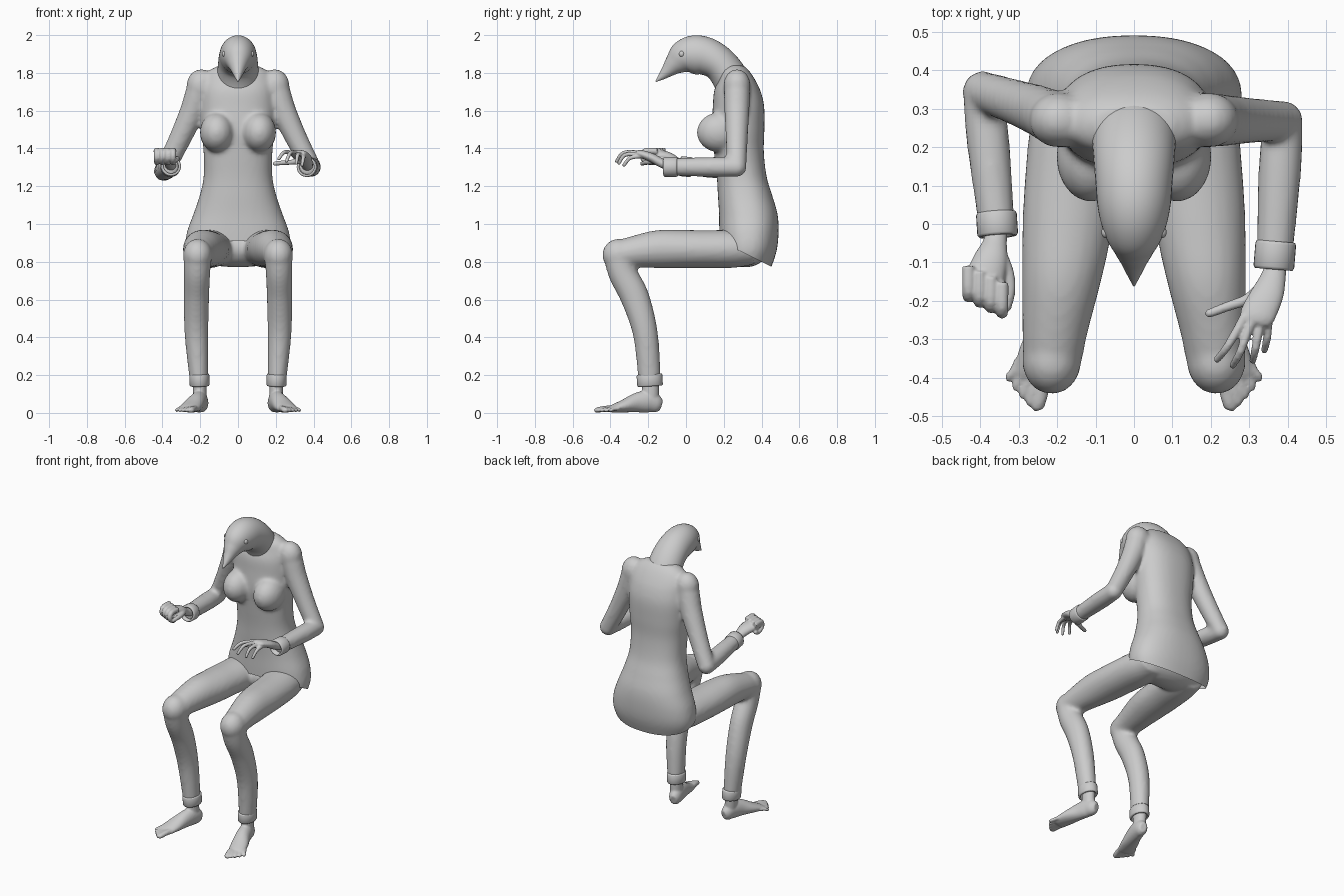
import bpy, bmesh, math
from mathutils import Vector, Matrix


def spline(st, sub):
    """Catmull-Rom resample of stations (x, y, z, half width, half depth)."""
    if sub < 2:
        return st
    out = []
    for i in range(len(st) - 1):
        p = [st[max(i - 1, 0)], st[i], st[i + 1], st[min(i + 2, len(st) - 1)]]
        for k in range(sub):
            t = k / sub
            out.append([0.5 * (2 * b + (c - a) * t + (2 * a - 5 * b + 4 * c - d) * t * t
                        + (3 * b - a - 3 * c + d) * t ** 3) for a, b, c, d in zip(*p)])
    return out + [st[-1]]


def loft(bm, st, sub=5, n=28, ref=(1, 0, 0), tangent=None, power=2.0, caps=True):
    """Elliptical sections swept along a path."""
    st = spline(st, sub)
    ref = Vector(ref)
    rings = []
    for i, s in enumerate(st):
        c = Vector(s[:3])
        t = Vector(tangent) if tangent else Vector(st[min(i + 1, len(st) - 1)][:3]) - Vector(st[max(i - 1, 0)][:3])
        t.normalize()
        u = (ref - t * ref.dot(t)).normalized()
        v = t.cross(u)
        ring = []
        for k in range(n):
            a = 2 * math.pi * k / n
            ca, sa = math.cos(a), math.sin(a)
            ex = 2 / power
            ring.append(bm.verts.new(c + u * math.copysign(abs(ca) ** ex, ca) * s[3]
                                     + v * math.copysign(abs(sa) ** ex, sa) * s[4]))
        rings.append(ring)
    for a, b in zip(rings, rings[1:]):
        for k in range(n):
            bm.faces.new((a[k], a[(k + 1) % n], b[(k + 1) % n], b[k]))
    if caps:
        bm.faces.new(rings[0][::-1])
        bm.faces.new(rings[-1])


def ball(bm, c, r):
    m = Matrix.Translation(c) @ Matrix.Diagonal((*r, 1))
    bmesh.ops.create_uvsphere(bm, u_segments=24, v_segments=16, radius=1, matrix=m)


def finish(bm, name, voxel=0, smooth=0, cut=None):
    """Make the object; optionally fuse its pieces into one skin and trim it by a plane."""
    bmesh.ops.recalc_face_normals(bm, faces=bm.faces)
    me = bpy.data.meshes.new(name)
    bm.to_mesh(me)
    bm.free()
    ob = bpy.data.objects.new(name, me)
    bpy.context.collection.objects.link(ob)
    if voxel:
        r = ob.modifiers.new("fuse", 'REMESH')
        r.mode = 'VOXEL'
        r.voxel_size = voxel
        s = ob.modifiers.new("soften", 'SMOOTH')
        s.factor, s.iterations = 0.5, smooth
        ev = ob.evaluated_get(bpy.context.evaluated_depsgraph_get())
        ob.data = bpy.data.meshes.new_from_object(ev)
        ob.modifiers.clear()
    if cut:
        b = bmesh.new()
        b.from_mesh(ob.data)
        bmesh.ops.bisect_plane(b, geom=b.verts[:] + b.edges[:] + b.faces[:],
                               plane_co=cut[0], plane_no=cut[1], clear_inner=True)
        b.to_mesh(ob.data)
        b.free()
    for p in ob.data.polygons:
        p.use_smooth = True
    return ob


def cuff(name, a, b, rx, ry):
    """Hollow turned-up band from a to b."""
    bm = bmesh.new()
    a, b = Vector(a), Vector(b)
    prof = [(0, -.012), (0, -.003), (.1, 0), (.9, 0), (1, -.004), (1, -.013), (.5, -.014)]
    loft(bm, [(*a.lerp(b, t), rx + d, ry + d) for t, d in prof], sub=1, tangent=b - a, caps=False)
    finish(bm, name)


# shirt: torso, bust and sleeves fused, open along the slanted hem
bm = bmesh.new()
torso = [(.74, .31, .235, .13), (.85, .328, .278, .15), (.95, .333, .272, .157), (1.05, .33, .237, .155),
         (1.15, .313, .203, .144), (1.25, .295, .182, .132), (1.38, .28, .182, .132), (1.5, .275, .195, .14),
         (1.62, .278, .2, .136), (1.70, .272, .195, .124), (1.76, .268, .185, .1), (1.81, .26, .155, .075),
         (1.84, .26, .10, .045)]
loft(bm, [(0, y, z, rx, ry) for z, y, rx, ry in torso], n=48, tangent=(0, 0, 1), power=2.3)
for s in (-1, 1):
    ball(bm, (s * .112, .175, 1.485), (.09, .118, .105))
elbows = {1: (.387, .268, 1.302), -1: (-.393, .345, 1.28)}
wrists = {1: (.365, -.09, 1.302), -1: (-.356, -.01, 1.305)}
for s in (-1, 1):
    e, w = Vector(elbows[s]), Vector(wrists[s])
    sh = Vector((s * .195, .27, 1.73))
    m1, m2, f = sh.lerp(e, .3), sh.lerp(e, .65), e.lerp(w, .35)
    m1.x -= s * .012
    m2.x -= s * .01
    ball(bm, sh, (.078, .072, .09))
    loft(bm, [(s * .16, .27, 1.79, .05, .05), (*sh, .07, .068), (*m1, .066, .066),
              (*m2, .058, .058), (*e, .052, .052)])
    ball(bm, e, (.053, .053, .053))
    loft(bm, [(*e, .052, .052), (*f, .056, .053), (*w, .047, .046)])
finish(bm, "shirt", .012, 6, ((0, .18, .91), (0, .5, 1)))

# sleeve cuffs
cuff("right_sleeve_cuff", (.369, -.045, 1.302), (.363, -.118, 1.302), .053, .053)
cuff("left_sleeve_cuff", (-.358, .03, 1.30), (-.354, -.032, 1.307), .053, .053)

# trousers: seat, thighs, knees and shins fused
bm = bmesh.new()
ball(bm, (0, .31, .875), (.25, .13, .105))
for s in (-1, 1):
    loft(bm, [(s * .145, .36, .87, .10, .085), (s * .15, .25, .868, .12, .1), (s * .165, .1, .867, .12, .1),
              (s * .176, -.03, .868, .115, .101), (s * .19, -.15, .867, .102, .1),
              (s * .205, -.27, .853, .086, .085), (s * .213, -.36, .835, .076, .075)])
    ball(bm, (s * .214, -.356, .836), (.077, .087, .086))
    loft(bm, [(s * .214, -.36, .84, .075, .078), (s * .217, -.335, .74, .07, .076), (s * .22, -.27, .61, .067, .076),
              (s * .22, -.215, .42, .063, .066), (s * .207, -.193, .18, .05, .06)])
finish(bm, "trousers", .012, 6)

# trouser cuffs and bare feet
for s, side in ((-1, "left"), (1, "right")):
    cuff(side + "_trouser_cuff", (s * .205, -.194, .205), (s * .203, -.19, .142), .053, .068)
    bm = bmesh.new()
    loft(bm, [(s * .204, -.19, .21, .037, .045), (s * .203, -.188, .13, .036, .045),
              (s * .2, -.19, .05, .036, .045)])
    loft(bm, [(s * .186, -.132, .042, .022, .03), (s * .192, -.155, .048, .036, .047),
              (s * .202, -.2, .06, .042, .058), (s * .218, -.26, .054, .046, .052),
              (s * .243, -.33, .036, .054, .034), (s * .262, -.39, .022, .052, .02),
              (s * .266, -.405, .018, .045, .012)])
    for i in range(5):
        t = i / 4
        bx, by = .228 + .072 * t, -.385 + .03 * t
        tx, ty = .25 + .075 * t, -.485 + .075 * t ** 1.3
        r = .018 - .0065 * t ** .5
        loft(bm, [(s * bx, by, .024, r, r), (s * (bx + tx) / 2, (by + ty) / 2, .021, r, r * .9),
                  (s * tx, ty + .012, .014, r, r * .8), (s * tx, ty, .012, r * .5, r * .4)], sub=3, n=12)
    finish(bm, side + "_foot", .006, 3)


def digits(bm, paths, r):
    for path in paths:
        k = len(path) - 1
        st = [(*p, r * (1 - .25 * i / k), r * (1 - .25 * i / k)) for i, p in enumerate(path)]
        loft(bm, st, sub=4, n=12, ref=(.8, -.1, .6))
        ball(bm, path[-1], (r * .75,) * 3)


# open right hand
bm = bmesh.new()
loft(bm, [(.366, -.06, 1.302, .031, .026), (.366, -.12, 1.318, .03, .024), (.348, -.18, 1.35, .042, .024),
          (.322, -.235, 1.37, .046, .021), (.315, -.26, 1.375, .038, .014)])
digits(bm, [[(.288, -.24, 1.375), (.245, -.315, 1.38), (.216, -.352, 1.345)],
            [(.306, -.25, 1.377), (.277, -.33, 1.377), (.257, -.367, 1.333)],
            [(.33, -.25, 1.37), (.316, -.322, 1.366), (.309, -.355, 1.322)],
            [(.35, -.235, 1.36), (.346, -.295, 1.35), (.339, -.328, 1.312)]], .0125)
digits(bm, [[(.34, -.155, 1.335), (.295, -.195, 1.328), (.25, -.212, 1.325), (.196, -.232, 1.32)]], .0155)
finish(bm, "right_hand", .005, 3)

# clenched left hand
bm = bmesh.new()
loft(bm, [(-.356, .02, 1.302, .031, .026), (-.36, -.04, 1.322, .03, .025), (-.372, -.09, 1.35, .044, .029),
          (-.39, -.15, 1.365, .052, .03), (-.392, -.17, 1.365, .045, .024)])
digits(bm, [[(x, y + .04, 1.385), (x, y - .025, 1.385), (x, y - .037, 1.35), (x, y, 1.325), (x, y + .03, 1.335)]
            for x, y in [(-.43 + .029 * i, -.15 - .014 * i) for i in range(4)]], .0175)
digits(bm, [[(-.345, -.08, 1.345), (-.326, -.13, 1.345), (-.322, -.175, 1.345), (-.33, -.215, 1.338)]], .0165)
finish(bm, "left_hand", .005, 3)

# bird head with neck and beak
bm = bmesh.new()
head = [(.275, 1.66, .10, .10), (.238, 1.765, .11, .096), (.18, 1.845, .106, .093), (.108, 1.887, .1, .1),
        (.042, 1.895, .094, .103), (-.014, 1.88, .08, .09), (-.058, 1.848, .056, .06),
        (-.093, 1.815, .036, .038), (-.128, 1.782, .019, .02), (-.16, 1.755, .003, .003)]
loft(bm, [(0, *h) for h in head], sub=6, n=40)
finish(bm, "bird_head")

# eyes
for s, side in ((-1, "left"), (1, "right")):
    bm = bmesh.new()
    ball(bm, (s * .072, -.022, 1.9), (.013, .015, .016))
    finish(bm, side + "_eye")
